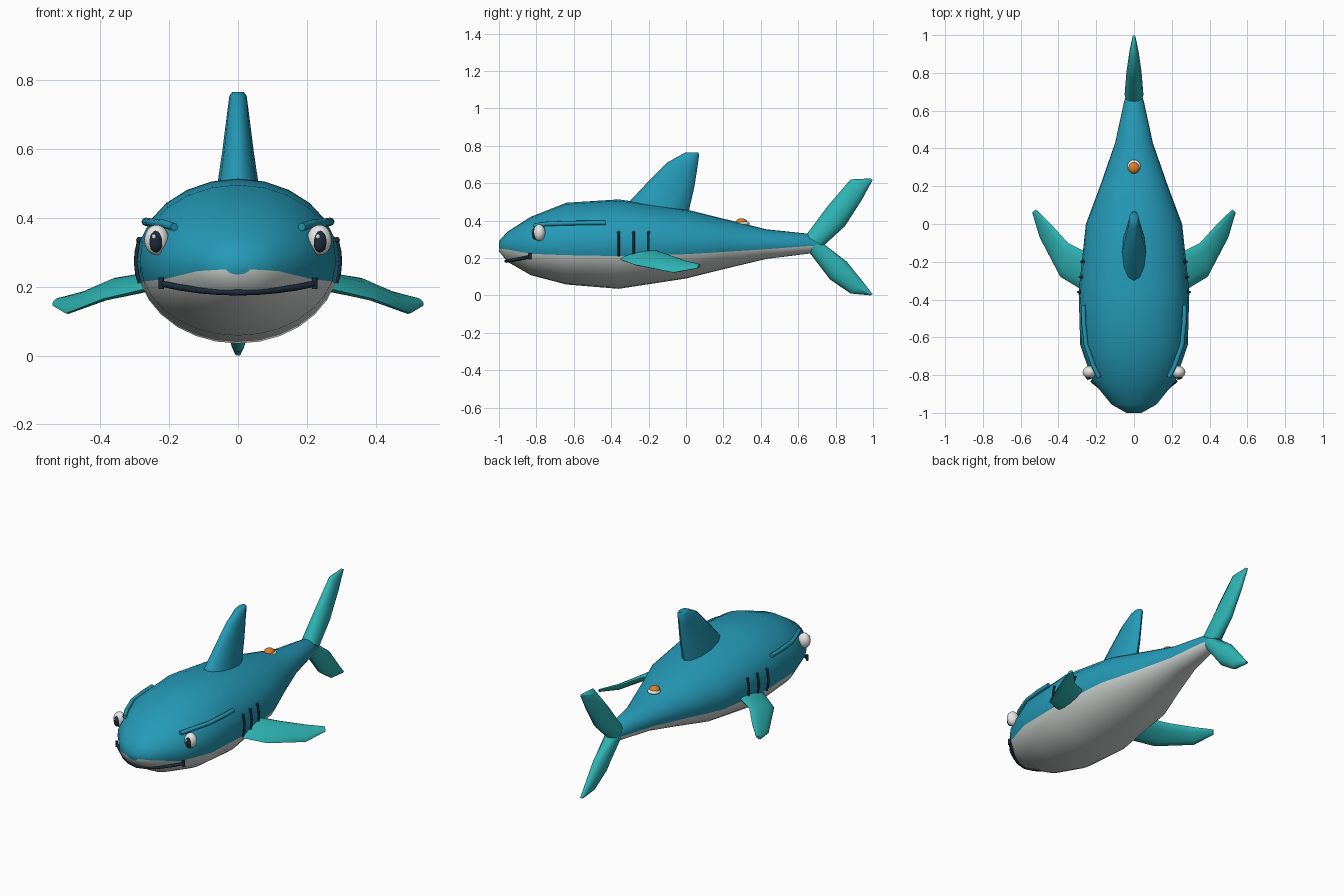
import bpy, bmesh
from math import sin, cos, pi, asin, sqrt, radians
from mathutils import Vector

if "Cube" in bpy.data.objects:
    bpy.data.objects.remove(bpy.data.objects["Cube"])


def material(name, rgb):
    m = bpy.data.materials.new(name)
    m.use_nodes = True
    m.diffuse_color = (*rgb, 1)
    m.node_tree.nodes["Principled BSDF"].inputs["Base Color"].default_value = (*rgb, 1)
    return m


BLUE = material("body blue", (0.018, 0.32, 0.47))
TEAL = material("fin teal", (0.028, 0.46, 0.46))
PALE = material("belly pale", (0.62, 0.67, 0.64))
DARK = material("dark navy", (0.012, 0.025, 0.045))
WHITE = material("eye white", (0.8, 0.8, 0.78))
ORANGE = material("orange", (0.75, 0.21, 0.02))


def finish(name, bm, mats, angle=50):
    bmesh.ops.recalc_face_normals(bm, faces=bm.faces)
    me = bpy.data.meshes.new(name)
    bm.to_mesh(me)
    bm.free()
    for m in mats:
        me.materials.append(m)
    me.shade_smooth()
    me.set_sharp_from_angle(angle=radians(angle))
    ob = bpy.data.objects.new(name, me)
    bpy.context.collection.objects.link(ob)
    return ob


def loft(name, rings, mats, rule=lambda i: 0, angle=50):
    """Skin a list of closed rings; rule picks the material by ring column."""
    bm = bmesh.new()
    rows = [[bm.verts.new(p) for p in r] for r in rings]
    n = len(rows[0])
    for a, b in zip(rows, rows[1:]):
        for i in range(n):
            j = (i + 1) % n
            bm.faces.new((a[i], a[j], b[j], b[i])).material_index = rule(i)
    for r in (rows[0], rows[-1]):
        bm.faces.new(r)
    return finish(name, bm, mats, angle)


# Body: y, half width, bottom, top, seam height
STATIONS = [
    (-1.0, 0.04, 0.235, 0.29, 0.25), (-0.955, 0.12, 0.18, 0.34, 0.245),
    (-0.83, 0.22, 0.108, 0.42, 0.222), (-0.64, 0.285, 0.058, 0.495, 0.215),
    (-0.36, 0.293, 0.035, 0.513, 0.21), (0, 0.255, 0.09, 0.46, 0.22),
    (0.2, 0.18, 0.14, 0.41, 0.232), (0.43, 0.1, 0.195, 0.353, 0.247),
    (0.65, 0.052, 0.222, 0.33, 0.263), (0.72, 0.03, 0.24, 0.295, 0.265)]
UP, LOW = 14, 12


def body_ring(y, w, lo, hi, seam):
    c, h = (lo + hi) / 2, (hi - lo) / 2
    a = asin((seam - c) / h)
    angles = [a + (pi - 2 * a) * i / UP for i in range(UP)]
    angles += [pi - a + (pi + 2 * a) * i / LOW for i in range(LOW)]
    return [(w * cos(t), y, c + h * sin(t)) for t in angles]


loft("body", [body_ring(*s) for s in STATIONS], [BLUE, PALE], lambda i: int(i >= UP))


def body_x(y, z):
    """Half width of the body at a given length and height."""
    for s, e in zip(STATIONS, STATIONS[1:]):
        if s[0] <= y <= e[0]:
            t = (y - s[0]) / (e[0] - s[0])
            w, lo, hi = (s[k] + (e[k] - s[k]) * t for k in (1, 2, 3))
            return w * sqrt(max(0, 1 - ((2 * z - lo - hi) / (hi - lo)) ** 2))


def fin(name, sections, mat):
    """Lens-shaped sections: leading point, trailing point, half thickness."""
    secs = [(Vector(a), Vector(b), t) for a, b, t in sections]
    mids = [(a + b) / 2 for a, b, t in secs]
    rings = []
    for k, (a, b, t) in enumerate(secs):
        span = mids[min(k + 1, len(mids) - 1)] - mids[max(k - 1, 0)]
        normal = (b - a).cross(span).normalized()
        rings.append([mids[k] + (a - b) / 2 * cos(q) + normal * t * sin(q)
                      for q in (2 * pi * i / 12 for i in range(12))])
    return loft(name, rings, [mat], angle=60)


# Dorsal and tail fins
fin("dorsal_fin", [((0, -0.35, 0.45), (0, 0.01, 0.43), 0.068),
                   ((0, -0.21, 0.6), (0, 0.045, 0.58), 0.046),
                   ((0, -0.1, 0.71), (0, 0.062, 0.69), 0.032),
                   ((0, -0.02, 0.755), (0, 0.07, 0.752), 0.025),
                   ((0, 0.0, 0.765), (0, 0.065, 0.765), 0.016)], BLUE)
fin("upper_tail_fin", [((0, 0.64, 0.32), (0, 0.73, 0.26), 0.05),
                       ((0, 0.76, 0.48), (0, 0.85, 0.37), 0.04),
                       ((0, 0.88, 0.62), (0, 0.94, 0.51), 0.025),
                       ((0, 0.985, 0.625), (0, 0.998, 0.618), 0.008)], TEAL)
fin("lower_tail_fin", [((0, 0.64, 0.255), (0, 0.73, 0.28), 0.045),
                       ((0, 0.77, 0.085), (0, 0.86, 0.18), 0.035),
                       ((0, 0.88, 0.01), (0, 0.94, 0.08), 0.022),
                       ((0, 0.985, 0.0), (0, 0.998, 0.006), 0.008)], TEAL)


def ball(name, loc, scale, mat):
    bm = bmesh.new()
    bmesh.ops.create_uvsphere(bm, u_segments=20, v_segments=12, radius=1)
    bmesh.ops.scale(bm, vec=scale, verts=bm.verts)
    ob = finish(name, bm, [mat])
    ob.location = loc
    return ob


def tube(name, points, radius, mat):
    cu = bpy.data.curves.new(name, "CURVE")
    cu.dimensions = "3D"
    cu.bevel_depth, cu.bevel_resolution, cu.use_fill_caps = radius, 2, True
    sp = cu.splines.new("POLY")
    sp.points.add(len(points) - 1)
    for p, co in zip(sp.points, points):
        p.co = (*co, 1)
    cu.materials.append(mat)
    ob = bpy.data.objects.new(name, cu)
    bpy.context.collection.objects.link(ob)
    bpy.ops.object.select_all(action="DESELECT")
    ob.select_set(True)
    bpy.context.view_layer.objects.active = ob
    bpy.ops.object.convert(target="MESH")
    bpy.ops.object.shade_smooth_by_angle(angle=radians(50))


for side, s in (("left", 1), ("right", -1)):
    # Side fin, swept back with its leading edge low
    fin(side + "_side_fin", [((s * 0.24, -0.37, 0.2), (s * 0.21, -0.17, 0.24), 0.022),
                             ((s * 0.39, -0.28, 0.165), (s * 0.35, -0.1, 0.22), 0.02),
                             ((s * 0.5, -0.07, 0.122), (s * 0.44, 0.0, 0.185), 0.014),
                             ((s * 0.538, 0.06, 0.145), (s * 0.52, 0.077, 0.165), 0.007)], TEAL)
    # Eye with pupil and glint
    ball(side + "_eye", (s * 0.236, -0.785, 0.335), (0.036, 0.033, 0.044), WHITE)
    ball(side + "_pupil", (s * 0.238, -0.806, 0.331), (0.02, 0.018, 0.032), DARK)
    ball(side + "_glint", (s * 0.238 - 0.006, -0.821, 0.345), (0.006, 0.005, 0.007), WHITE)
    # Brow ridge
    tube(side + "_brow", [(s * 0.185, -0.81, 0.373), (s * 0.215, -0.75, 0.382),
                          (s * 0.254, -0.64, 0.386), (s * 0.266, -0.52, 0.388),
                          (s * 0.268, -0.43, 0.388)], 0.012, BLUE)
    # Gill slits
    for g, y in enumerate((-0.36, -0.28, -0.2)):
        path = [(s * (body_x(y, z) + 0.003), y, z)
                for z in (0.21, 0.24, 0.27, 0.3, 0.335)]
        tube(f"{side}_gill_{g + 1}", path, 0.006, DARK)
        ball(f"{side}_gill_end_{g + 1}", path[-1], (0.009, 0.008, 0.009), DARK)
    # Mouth corner
    tube(side + "_mouth_corner", [(s * 0.222, -0.833, 0.193), (s * 0.222, -0.833, 0.226)],
         0.008, DARK)

# Mouth line
half = [(0.06, -0.948, 0.185), (0.11, -0.922, 0.189), (0.172, -0.872, 0.198),
        (0.22, -0.833, 0.208)]
mouth = [(-x, y, z) for x, y, z in reversed(half)] + [(0, -0.962, 0.183)] + half
tube("mouth", mouth, 0.009, DARK)

# Round button on the back
ball("button_rim", (0, 0.304, 0.384), (0.036, 0.036, 0.014), WHITE)
ball("button", (0, 0.297, 0.39), (0.029, 0.031, 0.022), ORANGE)
